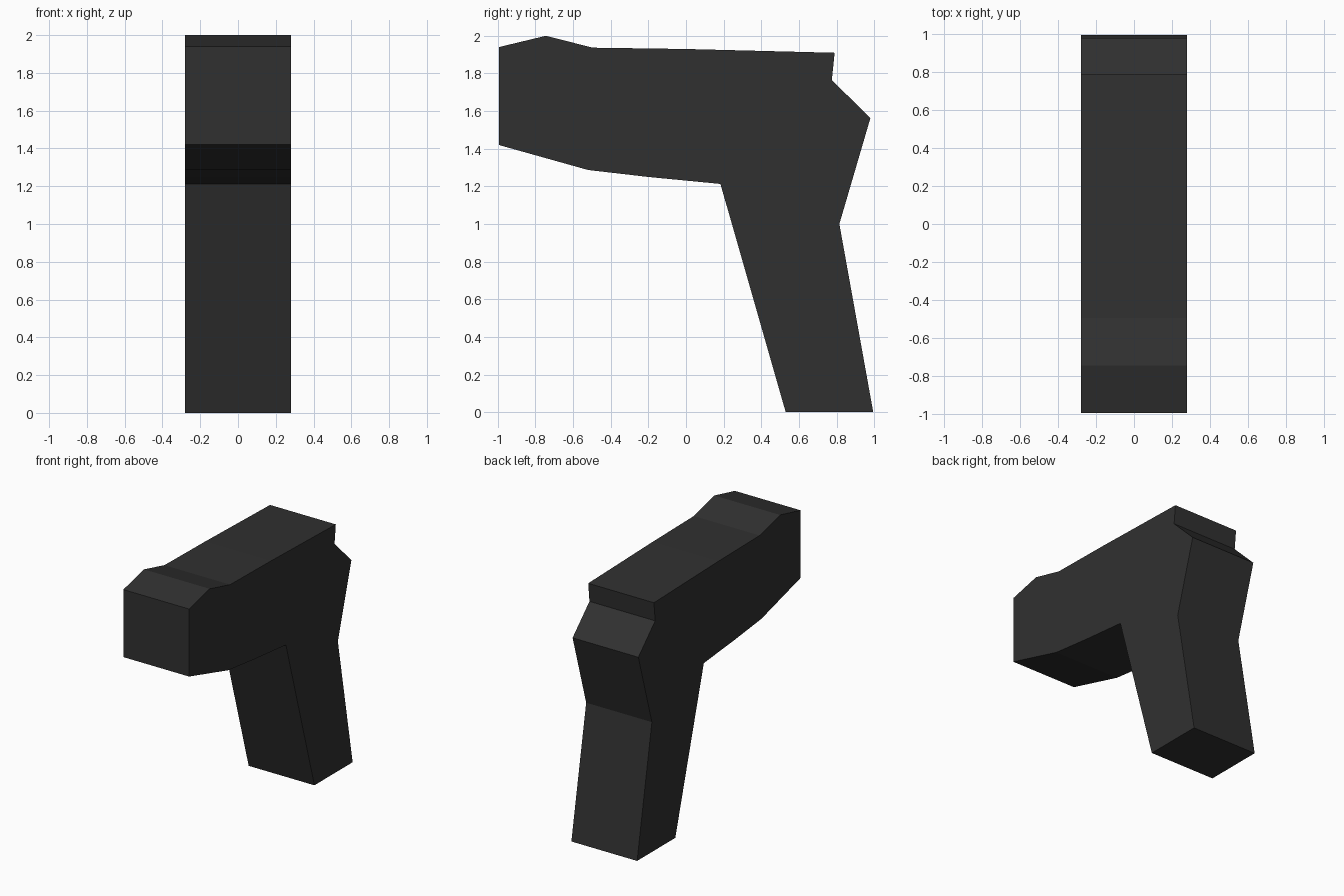
import bpy, bmesh

if "Cube" in bpy.data.objects:
    bpy.data.objects.remove(bpy.data.objects["Cube"])

# One dark grey for the whole body
grey = bpy.data.materials.new("dark_grey")
grey.diffuse_color = (0.03, 0.03, 0.03, 1)
grey.use_nodes = True
grey.node_tree.nodes["Principled BSDF"].inputs["Base Color"].default_value = grey.diffuse_color

# Side outline (y, z): barrel top, rear notch, grip, barrel underside
HALF_WIDTH = 0.28
outline = [(-0.995, 1.94), (-0.745, 2.0), (-0.495, 1.937), (0.0, 1.93),
           (0.79, 1.91), (0.775, 1.765), (0.98, 1.563), (0.815, 1.0),
           (0.995, 0.0), (0.53, 0.0), (0.183, 1.213), (-0.2, 1.25),
           (-0.52, 1.287), (-0.995, 1.42)]

# Extrude the outline across the width
bm = bmesh.new()
side = bm.faces.new([bm.verts.new((-HALF_WIDTH, y, z)) for y, z in outline])
result = bmesh.ops.extrude_face_region(bm, geom=[side], use_keep_orig=True)
far_verts = [g for g in result["geom"] if isinstance(g, bmesh.types.BMVert)]
bmesh.ops.translate(bm, verts=far_verts, vec=(2 * HALF_WIDTH, 0, 0))
bmesh.ops.recalc_face_normals(bm, faces=bm.faces)

mesh = bpy.data.meshes.new("pistol_body")
bm.to_mesh(mesh)
bm.free()
mesh.materials.append(grey)
body = bpy.data.objects.new("pistol_body", mesh)
bpy.context.collection.objects.link(body)
